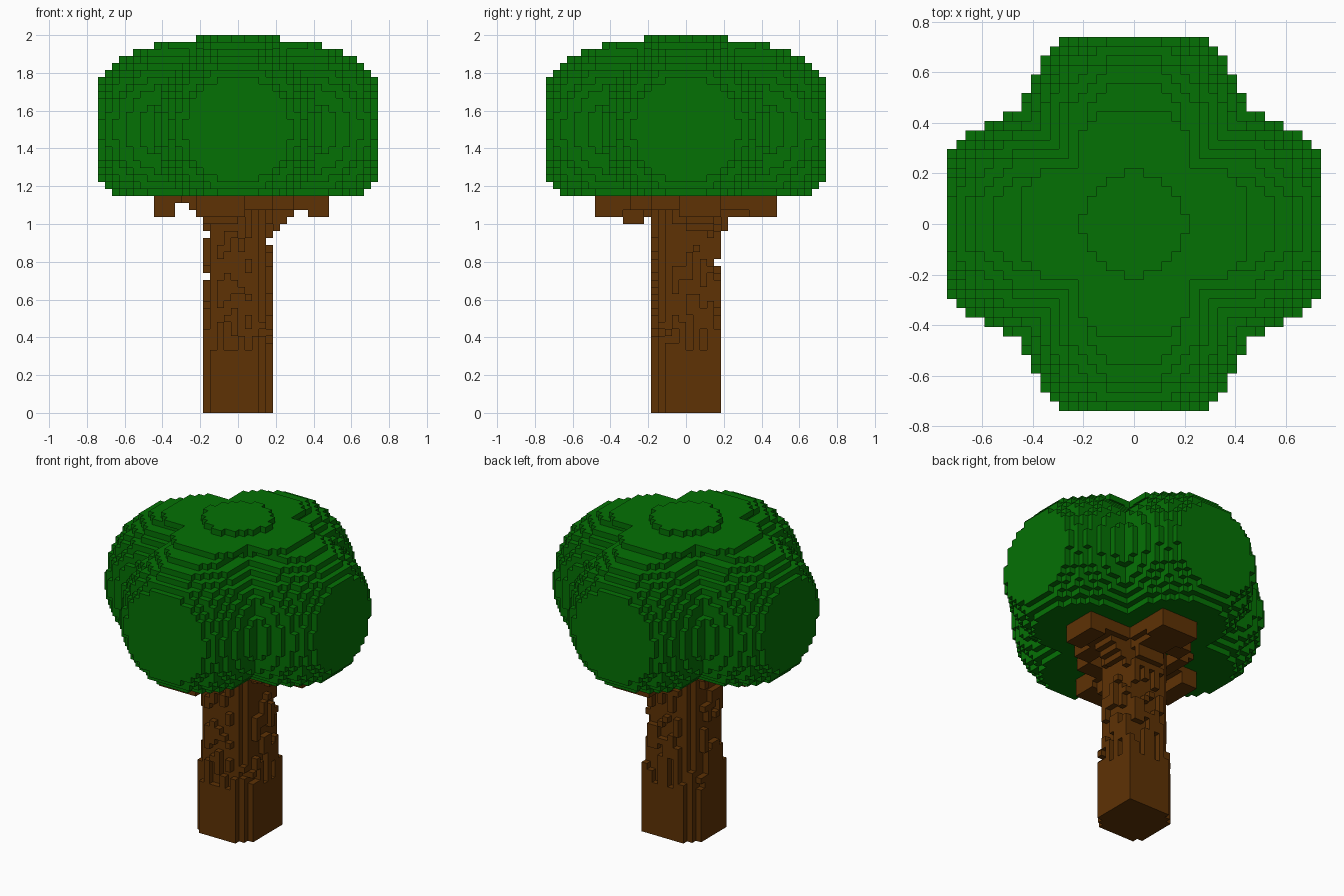
import bpy, bmesh, random

if "Cube" in bpy.data.objects:
    bpy.data.objects.remove(bpy.data.objects["Cube"])

random.seed(7)
V = 2 / 54                      # voxel edge: the tree is 54 voxels tall


def material(name, rgb):
    m = bpy.data.materials.new(name)
    m.diffuse_color = (*rgb, 1)
    m.use_nodes = True
    m.node_tree.nodes["Principled BSDF"].inputs["Base Color"].default_value = m.diffuse_color
    return m


def voxel_object(name, cells, mat):
    """Skin a set of voxels with their exposed faces, then merge flat areas."""
    bm = bmesh.new()
    verts = {}

    def vert(p):
        if p not in verts:
            verts[p] = bm.verts.new([c * V for c in p])
        return verts[p]

    for c in sorted(cells):
        for axis in range(3):
            u, w = (axis + 1) % 3, (axis + 2) % 3
            for side in (0, 1):
                n = list(c)
                n[axis] += 2 * side - 1
                if tuple(n) in cells:
                    continue
                quad = []
                for du, dw in ((0, 0), (1, 0), (1, 1), (0, 1)):
                    p = list(c)
                    p[axis] += side
                    p[u] += du
                    p[w] += dw
                    quad.append(vert(tuple(p)))
                bm.faces.new(quad if side else quad[::-1])
    bmesh.ops.dissolve_limit(bm, angle_limit=0.02, verts=bm.verts[:], edges=bm.edges[:])
    me = bpy.data.meshes.new(name)
    bm.to_mesh(me)
    bm.free()
    me.materials.append(mat)
    ob = bpy.data.objects.new(name, me)
    bpy.context.collection.objects.link(ob)


green = material("leaf green", (0.0015, 0.165, 0.0015))
brown = material("bark brown", (0.112, 0.032, 0.0015))

# Crown: a central ball and four side balls, clipped to a box
balls = [(0, 0, 200)] + [(x, y, 148.6) for x, y in ((10, 0), (-10, 0), (0, 10), (0, -10))]
crown = set()
for x in range(-20, 20):
    for y in range(-20, 20):
        for z in range(31, 54):
            if any((x + .5 - bx) ** 2 + (y + .5 - by) ** 2 + (z - 40) ** 2 < r2
                   for bx, by, r2 in balls):
                crown.add((x, y, z))
# Flat cross-shaped tier just below the top
for along in range(-12, 12):
    for across in range(-6, 6):
        if max(abs(along + .5) - 7, 0) ** 2 + (across + .5) ** 2 < 38:
            crown |= {(along, across, 52), (across, along, 52)}
voxel_object("crown", crown, green)

# Trunk: square column with worn corners, its bark thinner towards the top
trunk = {(x, y, z) for x in range(-5, 5) for y in range(-5, 5) for z in range(32)}
wear = {(1, -1): 2, (-1, 1): 2, (-1, -1): 1, (1, 1): 0}
for (sx, sy), base in wear.items():
    for x, y, z in sorted(trunk):
        t = 9 - sx * (x + .5) - sy * (y + .5)
        if t < base + (z > 8 + random.random() * 6):
            trunk.discard((x, y, z))
for x, y in sorted({(x, y) for x, y, z in trunk if x in (-5, 4) or y in (-5, 4)}):
    z = random.randint(9, 17)
    while z < 28:
        gap = random.randint(2, 6)
        trunk -= {(x, y, k) for k in range(z, min(z + gap, 28))}
        z += gap + random.randint(1, 4)

# Branches: four arms under the crown, each with its width range
# and the lowest row going outwards
arms = {
    (1, 0): (-1, 5, [26, 27, 28, 29, 29, 28, 28, 28]),
    (-1, 0): (-6, 1, [28, 29, 30, 30, 28, 28, 28]),
    (0, 1): (-2, 5, [26, 28, 28, 28, 28, 28, 28, 28]),
    (0, -1): (-6, 1, [29, 27, 27, 27, 28, 28, 28, 28]),
}
for (ax, ay), (lo, hi, rows) in arms.items():
    for i, low in enumerate(rows):
        d = 5 + i if ax + ay > 0 else -6 - i
        for s in range(-5 if i < 3 else lo, 5 if i < 3 else hi):
            edge = s < lo + 1 or s > hi - 2
            base = max(low, 29) if edge and i < 4 else low
            trunk |= {(d, s, z) if ax else (s, d, z) for z in range(base, 32)}
trunk -= crown - {c for c in trunk if abs(c[0] + .5) < 4 and abs(c[1] + .5) < 4}
voxel_object("trunk", trunk, brown)
